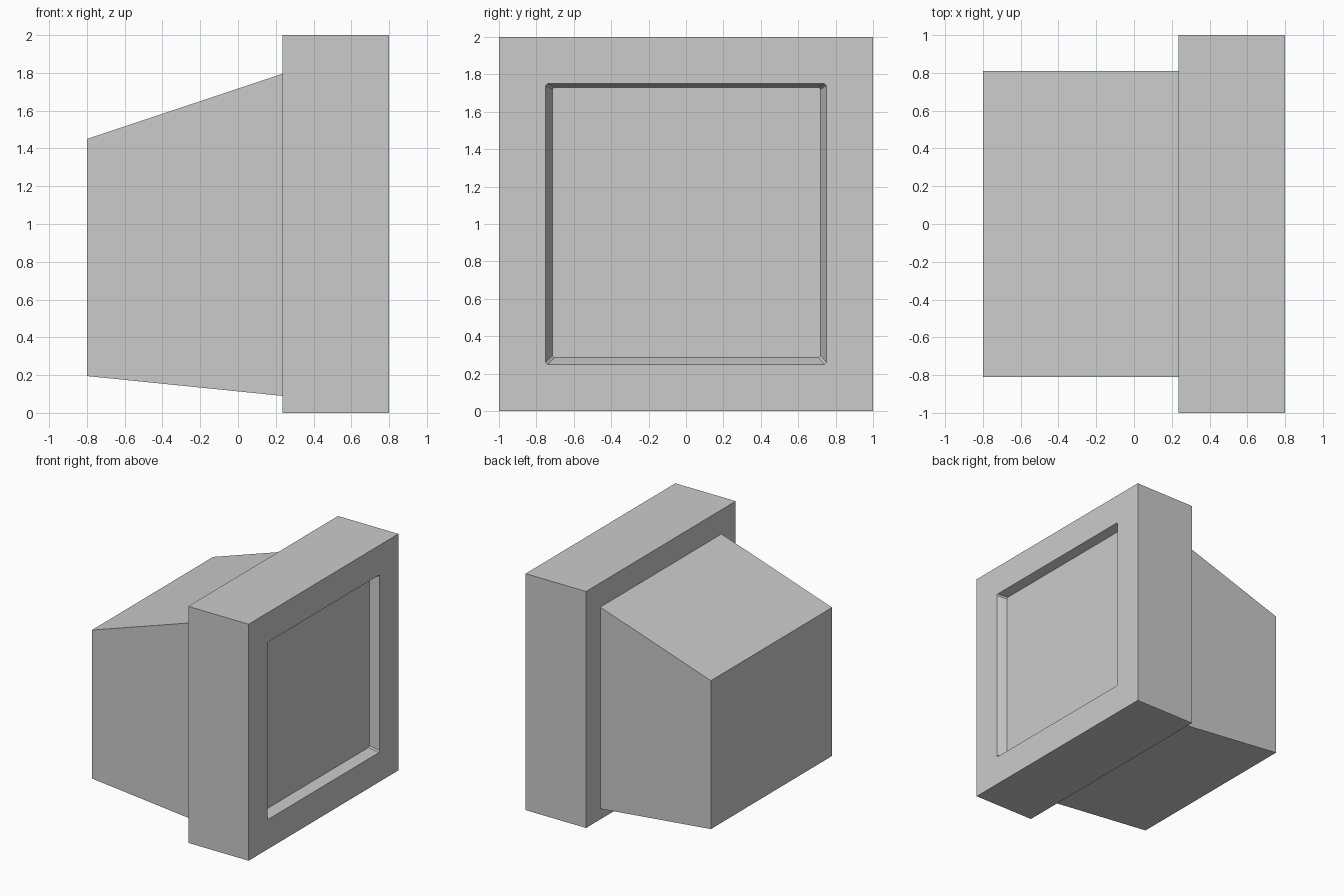
import bpy
import bmesh
from mathutils import Vector

if "Cube" in bpy.data.objects:
    bpy.data.objects.remove(bpy.data.objects["Cube"], do_unlink=True)

# Single grey colour
grey = bpy.data.materials.new("plain grey")
grey.use_nodes = True
colour = (0.6, 0.6, 0.6, 1)
grey.diffuse_color = colour
grey.node_tree.nodes["Principled BSDF"].inputs["Base Color"].default_value = colour


def finish(name, bm):
    bmesh.ops.recalc_face_normals(bm, faces=bm.faces)
    mesh = bpy.data.meshes.new(name)
    bm.to_mesh(mesh)
    bm.free()
    mesh.materials.append(grey)
    obj = bpy.data.objects.new(name, mesh)
    bpy.context.collection.objects.link(obj)
    return obj


def rectangle(bm, x, y0, y1, z0, z1):
    """Ring of four vertices in a plane of constant x."""
    return [bm.verts.new((x, y, z))
            for y, z in ((y0, z0), (y1, z0), (y1, z1), (y0, z1))]


def bridge(bm, ring_a, ring_b):
    for i in range(4):
        j = (i + 1) % 4
        bm.faces.new((ring_a[i], ring_a[j], ring_b[j], ring_b[i]))


# Square screen housing with a shallow recess whose walls slope inward
bm = bmesh.new()
rings = [rectangle(bm, *r) for r in (
    (0.235, -1, 1, 0, 2),
    (0.80, -1, 1, 0, 2),
    (0.80, -0.75, 0.75, 0.25, 1.75),
    (0.725, -0.715, 0.72, 0.285, 1.73))]
for a, b in zip(rings, rings[1:]):
    bridge(bm, a, b)
bm.faces.new(rings[0])
bm.faces.new(rings[-1])

# Small cut corners between the recess walls
corners = [bm.edges.get((a, b)) for a, b in zip(rings[2], rings[3])]
bmesh.ops.bevel(bm, geom=corners, offset=0.01, segments=1, affect='EDGES')
finish("screen_housing", bm)

# Tapered casing behind the housing
bm = bmesh.new()
rear = rectangle(bm, -0.80, -0.81, 0.81, 0.195, 1.45)
front = rectangle(bm, 0.235, -0.81, 0.81, 0.09, 1.795)
bridge(bm, rear, front)
bm.faces.new(rear)
bm.faces.new(front)
finish("rear_casing", bm)
